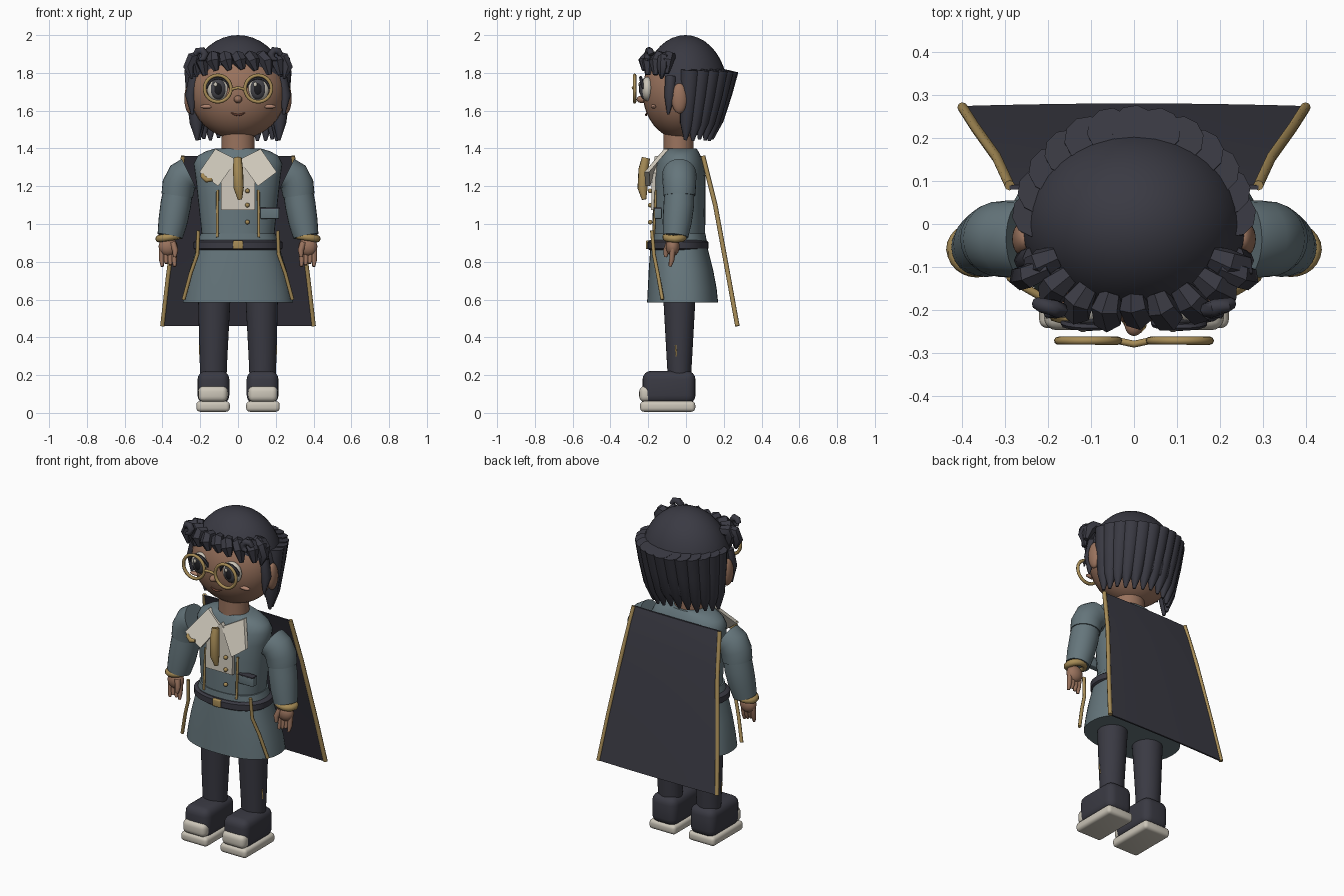
import bpy, bmesh, math, random
from mathutils import Vector, Matrix

random.seed(4)
if "Cube" in bpy.data.objects:
    bpy.data.objects.remove(bpy.data.objects["Cube"])


def material(name, rgb):
    m = bpy.data.materials.new(name)
    m.use_nodes = True
    m.diffuse_color = (*rgb, 1)
    m.node_tree.nodes["Principled BSDF"].inputs["Base Color"].default_value = (*rgb, 1)
    return m


DARK = material("charcoal", (.042, .042, .056))
LINING = material("dark lining", (.03, .029, .04))
TEAL = material("slate teal", (.13, .18, .2))
GOLD = material("old gold", (.39, .265, .095))
SKIN = material("brown skin", (.32, .17, .11))
WHITE = material("warm white", (.6, .56, .48))
BLUSH = material("blush", (.43, .23, .16))
LIP = material("lip brown", (.19, .07, .045))
BLACK = material("pupil black", (.012, .012, .015))
IRIS = material("iris grey", (.06, .06, .07))


def finish(bm, name, mat, angle=40):
    bmesh.ops.recalc_face_normals(bm, faces=bm.faces)
    me = bpy.data.meshes.new(name)
    bm.to_mesh(me)
    bm.free()
    me.materials.append(mat)
    for p in me.polygons:
        p.use_smooth = True
    me.set_sharp_from_angle(angle=math.radians(angle))
    ob = bpy.data.objects.new(name, me)
    bpy.context.collection.objects.link(ob)
    return ob


def skin(name, rings, mat, closed=False, angle=40):
    """Bridge a list of point rings into a solid."""
    bm = bmesh.new()
    loops = [[bm.verts.new(p) for p in r] for r in rings]
    n = len(loops[0])
    for a, b in zip(loops, loops[1:] + (loops[:1] if closed else [])):
        for i in range(n):
            j = (i + 1) % n
            bm.faces.new((a[i], a[j], b[j], b[i]))
    if not closed:
        bm.faces.new(loops[0])
        bm.faces.new(loops[-1])
    return finish(bm, name, mat, angle)


def loft(name, levels, mat, power=2, n=32):
    """Stacked ovals: (z, centre x, centre y, radius x, radius y)."""
    rings = []
    for z, cx, cy, rx, ry in levels:
        ring = []
        for k in range(n):
            c, s = math.cos(math.tau * k / n), math.sin(math.tau * k / n)
            f = (abs(c) ** power + abs(s) ** power) ** (-1 / power)
            ring.append((cx + rx * c * f, cy + ry * s * f, z))
        rings.append(ring)
    return skin(name, rings, mat)


def tube(name, pts, radii, mat, n=8, closed=False, angle=50):
    pts = [Vector(p) for p in pts]
    if not isinstance(radii, (list, tuple)):
        radii = [radii] * len(pts)
    rings, side, m = [], None, len(pts)
    for i, p in enumerate(pts):
        a = pts[(i - 1) % m] if closed else pts[max(i - 1, 0)]
        b = pts[(i + 1) % m] if closed else pts[min(i + 1, m - 1)]
        t = (b - a).normalized()
        side = side or t.orthogonal()
        side = (side - t * side.dot(t)).normalized()
        up = t.cross(side)
        rings.append([p + radii[i] * (side * math.cos(math.tau * k / n) + up * math.sin(math.tau * k / n))
                      for k in range(n)])
    return skin(name, rings, mat, closed, angle)


def ball(name, c, r, mat, cut=None):
    bm = bmesh.new()
    bmesh.ops.create_uvsphere(bm, u_segments=32, v_segments=20, radius=1,
                              matrix=Matrix.Translation(c) @ Matrix.Diagonal((*r, 1)))
    if cut:
        bmesh.ops.bisect_plane(bm, geom=bm.verts[:] + bm.edges[:] + bm.faces[:],
                               plane_co=cut[0], plane_no=cut[1], clear_inner=True)
    return finish(bm, name, mat)


def box(name, c, size, mat, bevel):
    bm = bmesh.new()
    bmesh.ops.create_cube(bm, size=1, matrix=Matrix.Translation(c) @ Matrix.Diagonal((*size, 1)))
    bmesh.ops.bevel(bm, geom=bm.edges[:], offset=bevel, segments=4, profile=.5, affect='EDGES')
    return finish(bm, name, mat)


def plate(name, pts, thick, mat):
    """Flat outline given depth along y."""
    return skin(name, [pts, [(x, y + thick, z) for x, y, z in pts]], mat, angle=30)


def face_y(x, z):
    return -.03 - .2 * math.sqrt(max(0, 1 - (x / .26) ** 2 - ((z - 1.7) / .26) ** 2))


# Head, neck and hair cap
ball("head", (0, -.03, 1.7), (.255, .2, .25), SKIN)
loft("neck", [(1.36, 0, -.04, .09, .08), (1.5, 0, -.04, .085, .08)], SKIN)
ball("hair_cap", (0, -.003, 1.7), (.262, .225, .3), DARK, ((0, -.2, 1.85), (0, .62, .78)))
ball("nose", (0, -.233, 1.66), (.022, .028, .02), SKIN)
tube("mouth", [(x, face_y(x, 1.585) - .002, 1.577 + 9 * x * x) for x in (-.036, -.018, 0, .018, .036)],
     [.002, .005, .006, .005, .002], LIP)

# Back hair: straight tapering locks with flat slanted tops
for i in range(13):
    a = math.radians(6 + 14 * i)
    cx, cy = .232 * math.cos(a), .225 * math.sin(a)
    tip = 1.45 + random.uniform(-.012, .012)
    low = [(cx * (1 - .06 * t), cy * (1 - .28 * t) - .02 * t, 1.815 + (tip - 1.815) * t) for t in (.35, .75, 1)]
    tube(f"back_lock_{i + 1}", [(cx, cy, 1.815)] + low, [.054, .049, .036, .008], DARK, n=10)

# Fringe: short chunky locks sweeping over the forehead
for i in range(9):
    a = math.radians(-64 + 16 * i)
    spread = 1 + .12 * abs(math.sin(2 * a))
    cx, cy = .24 * math.sin(a) * spread, -.213 * math.cos(a) * spread
    tip = 1.81 - .02 * abs(math.sin(a)) + random.uniform(-.015, .015)
    tube(f"fringe_lock_{i + 1}",
         [(cx * .76, cy * .74, 1.885), (cx * .92, cy * .9, 1.885), (cx + .01, cy, 1.86), (cx + .025, cy * 1.01, tip)],
         [.026, .036, .037, .014], DARK, n=6, angle=35)

for s, side in ((1, "left_"), (-1, "right_")):
    def M(*pts):
        return [(s * x, y, z) for x, y, z in pts]

    # Ears, side strands and curls
    ball(side + "ear", (s * .256, -.035, 1.665), (.028, .042, .08), SKIN)
    tube(side + "side_strand", M((.23, -.08, 1.78), (.25, -.085, 1.68), (.243, -.095, 1.58)),
         [.03, .03, .006], DARK)
    tube(side + "curl", [(s * (.2 + .026 * math.cos(k)), -.185 - .005 * k, 1.895 + .026 * math.sin(k))
                         for k in range(6)], [.014, .018, .02, .02, .016, .008], DARK)
    tube(side + "temple_curl", M((.2, -.1, 1.89), (.245, -.12, 1.88), (.262, -.125, 1.83), (.245, -.13, 1.77)),
         [.025, .03, .03, .008], DARK, n=6)

    # Eyes, lashes, cheeks
    ex, ez = s * .105, 1.715
    ball(side + "eye_white", (ex, -.205, ez), (.06, .034, .064), WHITE)
    ball(side + "iris", (ex, -.22, ez), (.043, .026, .056), IRIS)
    ball(side + "pupil", (ex, -.23, ez), (.027, .02, .038), BLACK)
    ball(side + "eye_glint", (ex - .014, -.246, ez + .024), (.01, .006, .012), WHITE)
    tube(side + "lash", [(ex + .062 * math.cos(k * math.pi / 8), -.228 - .012 * math.sin(k * math.pi / 8),
                          ez + .06 * math.sin(k * math.pi / 8)) for k in range(9)],
         [.004] + [.009] * 7 + [.004], DARK, n=6)
    ball(side + "cheek", (s * .165, face_y(.165, 1.622), 1.622), (.036, .014, .011), BLUSH)

    # Round glasses
    tube(side + "glasses_rim", [(s * .107 + .07 * math.cos(k * math.tau / 32), -.272,
                                 1.717 + .07 * math.sin(k * math.tau / 32)) for k in range(32)],
         .0095, GOLD, closed=True)

    # Sleeves, cuffs and hands
    tube(side + "upper_sleeve", M((.258, -.035, 1.264), (.292, -.035, 1.247), (.314, -.035, 1.205),
                                  (.322, -.035, 1.15)), [.09, .09, .088, .084], TEAL, n=24, angle=35)
    tube(side + "lower_sleeve", M((.315, -.035, 1.19), (.33, -.038, 1.1), (.345, -.047, 1.01), (.36, -.055, .935)),
         [.078, .081, .077, .067], TEAL, n=24)
    tube(side + "cuff", [(s * (.367 + .051 * math.cos(k)), -.06 + .045 * math.sin(k), .93 - .008 * math.cos(k))
                         for k in [math.tau * j / 24 for j in range(24)]], .02, GOLD, closed=True)
    ball(side + "palm", (s * .37, -.07, .88), (.05, .036, .05), SKIN)
    for f in range(4):
        x = .338 + .022 * f
        tube(f"{side}finger_{f + 1}", M((x, -.07, .87), (x, -.075, .81), (x - .003, -.085, .775 + .008 * (f % 3))),
             [.015, .014, .008], SKIN)
    tube(side + "thumb", M((.345, -.09, .9), (.332, -.105, .86), (.335, -.108, .825)), [.017, .016, .009], SKIN)

    # Legs and shoes
    loft(side + "leg", [(.16, s * .13, -.035, .068, .06), (.3, s * .13, -.035, .074, .068),
                        (.64, s * .125, -.035, .087, .087)], DARK)
    tube(side + "leg_stitch", M((.2, -.05, .3), (.202, -.055, .36)), .005, GOLD, n=6)
    box(side + "shoe", (s * .13, -.09, .135), (.168, .28, .175), DARK, .045)
    box(side + "toe_cap", (s * .132, -.21, .1), (.156, .075, .085), WHITE, .03)
    box(side + "sole", (s * .132, -.097, .034), (.178, .292, .056), WHITE, .02)

    # Coat trims, collar flaps and front piping
    tube(side + "coat_trim", M((.21, -.18, .965), (.215, -.17, .84), (.25, -.15, .74), (.288, -.125, .6)),
         .01, GOLD)
    tube(side + "front_piping", M((.108, -.158, 1.18), (.11, -.166, 1.05), (.11, -.172, .93)), .007, GOLD)
    plate(side + "collar_flap", M((.005, -.165, 1.34), (.105, -.215, 1.2), (.205, -.22, 1.275), (.12, -.115, 1.398)),
          .025, WHITE)
    tube(side + "cape_trim", M((.29, .09, 1.36), (.32, .155, 1.1), (.37, .225, .72), (.4, .272, .46)), .012, GOLD)

tube("glasses_bridge", [(-.038, -.272, 1.712), (0, -.28, 1.722), (.038, -.272, 1.712)], .008, GOLD)

# Coat body and flared skirt
loft("coat_body", [(.9, 0, -.04, .188, .14), (1.0, 0, -.038, .198, .14), (1.15, 0, -.035, .214, .138),
                   (1.25, 0, -.033, .225, .136), (1.32, 0, -.03, .235, .125), (1.36, 0, -.03, .215, .108),
                   (1.385, 0, -.03, .17, .095), (1.4, 0, -.03, .12, .085)], TEAL, 2.2)
loft("coat_skirt", [(.585, 0, -.018, .292, .188), (.66, 0, -.02, .28, .182), (.76, 0, -.027, .256, .17),
                    (.87, 0, -.037, .222, .152), (.95, 0, -.04, .198, .143)], TEAL, 2.4, 48)

# Belt and buckle
loft("belt", [(.862, 0, -.043, .224, .15), (.87, 0, -.043, .235, .161), (.904, 0, -.043, .235, .161),
              (.914, 0, -.043, .222, .15)], DARK, 2.2, 48)
box("belt_buckle", (0, -.203, .89), (.055, .02, .045), GOLD, .006)

# Shirt front, tie, buttons, pocket and brooch
plate("shirt_front", [(-.09, -.185, 1.075), (.09, -.185, 1.075), (.09, -.18, 1.27), (0, -.165, 1.36),
                      (-.09, -.18, 1.27)], .04, WHITE)
tube("tie", [(-.002, -.212, 1.35), (0, -.225, 1.29), (.004, -.23, 1.19), (.01, -.222, 1.13)],
     [.022, .027, .027, .012], GOLD, n=10)
for i, z in enumerate((1.175, 1.1, 1.01)):
    ball(f"button_{i + 1}", (.05, -.19, z), (.012, .012, .012), GOLD)
box("pocket", (.168, -.148, 1.055), (.1, .04, .055), TEAL, .006)
box("pocket_edge", (.168, -.15, 1.083), (.102, .042, .008), DARK, .002)
tube("brooch", [(-.195, -.2, 1.285), (-.185, -.215, 1.25), (-.165, -.22, 1.232), (-.138, -.215, 1.235)],
     [.007, .013, .014, .01], GOLD)

# Cape: a flaring sheet with a little thickness and a darker lining
rows = []
for t in [k / 10 for k in range(11)]:
    w, y, z = .29 + .11 * t, .09 + .185 * t ** .85, 1.36 - .9 * t
    line = [(w * u / 6, y + .006 * (1 - (u / 6) ** 2), z) for u in range(-6, 7)]
    rows.append(line + [(x, yy - .01, z) for x, yy, z in reversed(line)])
cape = skin("cape", rows, DARK)
cape.data.materials.append(LINING)
for p in cape.data.polygons:
    p.material_index = int(p.normal.y < -.5)
